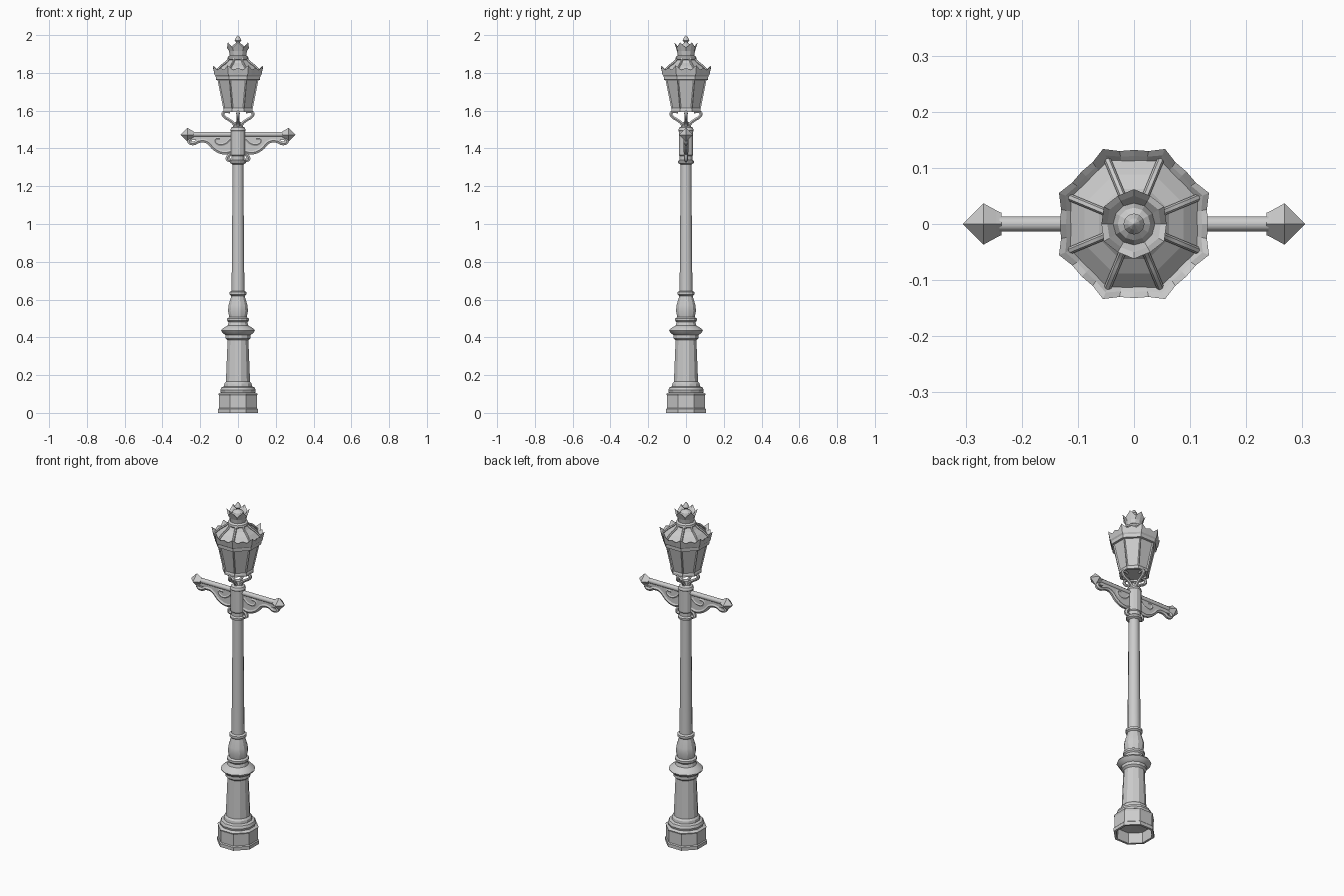
import bpy, bmesh
from math import pi, cos, sin
from mathutils import Matrix, Vector

cube = bpy.data.objects.get("Cube")
if cube:
    bpy.data.objects.remove(cube)

metal = bpy.data.materials.new("cast grey metal")
metal.use_nodes = True
grey = (0.6, 0.6, 0.6, 1)
metal.diffuse_color = grey
metal.node_tree.nodes["Principled BSDF"].inputs["Base Color"].default_value = grey


def add_object(name, mesh, smooth=0):
    mesh.materials.clear()
    mesh.materials.append(metal)
    obj = bpy.data.objects.new(name, mesh)
    bpy.context.collection.objects.link(obj)
    if smooth:
        bpy.ops.object.select_all(action="DESELECT")
        obj.select_set(True)
        bpy.context.view_layer.objects.active = obj
        bpy.ops.object.shade_smooth_by_angle(angle=smooth)
    return obj


def finish(name, bm, smooth=0):
    bmesh.ops.recalc_face_normals(bm, faces=bm.faces)
    mesh = bpy.data.meshes.new(name)
    bm.to_mesh(mesh)
    bm.free()
    return add_object(name, mesh, smooth)


def lathe_bm(profile, sides, poly=None, tip=None, start=None):
    """Sweep (radius, height, tip weight) points round z, with flats facing the axes."""
    bm = bmesh.new()
    half = pi / (poly or sides)
    first = half if start is None else start
    rings = []
    for r, z, *weight in profile:
        w = weight[0] if weight else 0
        if r == 0:
            rings.append([bm.verts.new((0, 0, z))] * sides)
            continue
        ring = []
        for i in range(sides):
            a = first + 2 * pi * i / sides
            rad = r / cos((a - first) % (2 * half) - half)
            dr, dz = tip(i) if tip else (0, 0)
            rad += w * dr
            ring.append(bm.verts.new((rad * cos(a), rad * sin(a), z + w * dz)))
        rings.append(ring)
    for low, high in zip(rings, rings[1:]):
        for i in range(sides):
            j = (i + 1) % sides
            corners = [low[i], low[j], high[j], high[i]]
            bm.faces.new(list(dict.fromkeys(corners)))
    return bm


def lathe(name, profile, sides, smooth=0, **kw):
    return finish(name, lathe_bm(profile, sides, **kw), smooth)


def tube(name, points, radius, turn=0, taper=None):
    """Round bar along a smooth path in the xz plane, turned about z."""
    curve = bpy.data.curves.new(name, "CURVE")
    curve.dimensions = "3D"
    curve.bevel_depth = radius
    curve.bevel_resolution = 1
    curve.use_fill_caps = True
    curve.resolution_u = 4
    spline = curve.splines.new("BEZIER")
    spline.bezier_points.add(len(points) - 1)
    for i, (p, (x, z)) in enumerate(zip(spline.bezier_points, points)):
        p.co = (x, 0, z)
        p.handle_left_type = p.handle_right_type = "AUTO"
        p.radius = taper[i] if taper else 1
    temp = bpy.data.objects.new(name + "_path", curve)
    bpy.context.collection.objects.link(temp)
    graph = bpy.context.evaluated_depsgraph_get()
    mesh = bpy.data.meshes.new_from_object(temp.evaluated_get(graph))
    bpy.data.objects.remove(temp)
    mesh.transform(Matrix.Rotation(turn, 4, "Z"))
    return add_object(name, mesh, 0.6)


# Octagonal plinth, hollow underneath
lathe("plinth", [(0, 0.07), (0.088, 0.06), (0.092, 0), (0.105, 0), (0.105, 0.02),
                 (0.1, 0.025), (0.1, 0.09), (0.104, 0.1), (0.092, 0.108), (0, 0.108)], 8)

# Turned lower column with mouldings
lathe("lower_column", [(0.09, 0.105), (0.094, 0.12), (0.088, 0.135), (0.074, 0.14),
                       (0.072, 0.155), (0.064, 0.165), (0.055, 0.385), (0.066, 0.395),
                       (0.066, 0.412), (0.078, 0.42), (0.09, 0.435), (0.08, 0.448),
                       (0.055, 0.462), (0.05, 0.48), (0.057, 0.488), (0.057, 0.5),
                       (0.046, 0.507), (0.053, 0.54), (0.05, 0.57), (0.038, 0.61),
                       (0.036, 0.62), (0.045, 0.627), (0.045, 0.64), (0.034, 0.646)], 12, 0.5)

# Tapering shaft
lathe("shaft", [(0.034, 0.64), (0.028, 1.325)], 12, 0.6)

# Head of the post that carries the crossbar
lathe("post_head", [(0.028, 1.315), (0.041, 1.322), (0.042, 1.333), (0.034, 1.34),
                    (0.034, 1.36), (0.038, 1.365), (0.038, 1.49), (0.041, 1.495),
                    (0.036, 1.51), (0.02, 1.518), (0.016, 1.54), (0, 1.545)], 12, 0.5)

# Crossbar and its pointed ends
bar = lathe_bm([(0, -0.265), (0.013, -0.265), (0.013, 0.265), (0, 0.265)], 8)
bar.transform(Matrix.Translation((0, 0, 1.475)) @ Matrix.Rotation(pi / 2, 4, "Y"))
finish("crossbar", bar, 0.9)

for side, label in ((1, "left"), (-1, "right")):
    knob = lathe_bm([(0, 0.236), (0.014, 0.236), (0.017, 0.245), (0.026, 0.268), (0, 0.305)],
                    4, start=0)
    knob.transform(Matrix.Translation((0, 0, 1.472)) @ Matrix.Rotation(side * pi / 2, 4, "Y"))
    finish(label + "_bar_finial", knob)

    # Bracket web under the bar
    outline = [(0.03, 1.47), (0.25, 1.47), (0.245, 1.445), (0.19, 1.445), (0.155, 1.435),
               (0.12, 1.40), (0.08, 1.375), (0.05, 1.37), (0.03, 1.36)]
    bm = bmesh.new()
    face = bm.faces.new([bm.verts.new((side * x, -0.007, z)) for x, z in outline])
    new = bmesh.ops.extrude_face_region(bm, geom=[face])["geom"]
    bmesh.ops.translate(bm, vec=Vector((0, 0.014, 0)),
                        verts=[v for v in new if isinstance(v, bmesh.types.BMVert)])
    finish(label + "_bracket_web", bm)

    # Scrolls edging and decorating the web
    turn = 0 if side > 0 else pi
    tube(label + "_bracket_scroll",
         [(0.25, 1.452), (0.258, 1.436), (0.237, 1.427), (0.205, 1.44), (0.165, 1.437),
          (0.12, 1.396), (0.075, 1.378), (0.035, 1.385)], 0.012, turn)
    tube(label + "_inner_scroll",
         [(0.04, 1.45), (0.07, 1.425), (0.11, 1.425), (0.12, 1.448), (0.095, 1.452)],
         0.011, turn)
    tube(label + "_bracket_foot", [(0.036, 1.375), (0.052, 1.358), (0.055, 1.342), (0.038, 1.338)],
         0.011, turn)

# Four curled arms holding the lantern
for k, label in enumerate(("left", "back", "right", "front")):
    tube(label + "_lantern_arm",
         [(0.014, 1.505), (0.022, 1.53), (0.05, 1.553), (0.072, 1.567), (0.08, 1.585),
          (0.066, 1.595), (0.042, 1.59)], 0.0085, k * pi / 2, [1.3, 1.1, 1, 1, 1.1, 1, 0.8])

# Lantern body with sunk panes between corner bars
body = lathe_bm([(0, 1.605), (0.064, 1.605), (0.064, 1.594), (0.077, 1.594), (0.077, 1.607),
                 (0.11, 1.77), (0, 1.77)], 8)
bmesh.ops.recalc_face_normals(body, faces=body.faces)
panes = [f for f in body.faces if f.calc_center_median().z > 1.65 and abs(f.normal.z) < 0.5]
bmesh.ops.inset_individual(body, faces=panes, thickness=0.009, depth=-0.005)
finish("lantern_body", body)


# Scalloped eave: a tall leaf on each corner, a low one on each side
def eave_leaf(i):
    return ((0.004, 0.028), (0, 0.004), (0.002, 0.014), (0, 0.004))[i % 4]


lathe("lantern_eave", [(0.106, 1.762), (0.117, 1.764), (0.118, 1.782), (0.124, 1.79),
                       (0.13, 1.812, 1), (0.12, 1.808, 0.6), (0.112, 1.806)],
      32, poly=8, tip=eave_leaf)

# Ribbed roof
lathe("lantern_roof", [(0.116, 1.803), (0.088, 1.833), (0.062, 1.852), (0.046, 1.872), (0, 1.872)], 8)
for k in range(8):
    tube("roof_rib_%d" % (k + 1), [(0.122, 1.81), (0.093, 1.838), (0.065, 1.858), (0.05, 1.874)],
         0.0065, (k + 0.5) * pi / 4)


# Crown with six points, and the finial
def crown_point(i):
    return (0.004, 0.03) if i % 2 else (0, 0)


lathe("crown", [(0.046, 1.865), (0.054, 1.874), (0.052, 1.885), (0.042, 1.892), (0.046, 1.915),
                (0.056, 1.932, 1), (0.046, 1.928, 0.7), (0.036, 1.92), (0.028, 1.945),
                (0.012, 1.958), (0.01, 1.963), (0.018, 1.972), (0.01, 1.988), (0, 2.0)],
      12, tip=crown_point, start=0)
